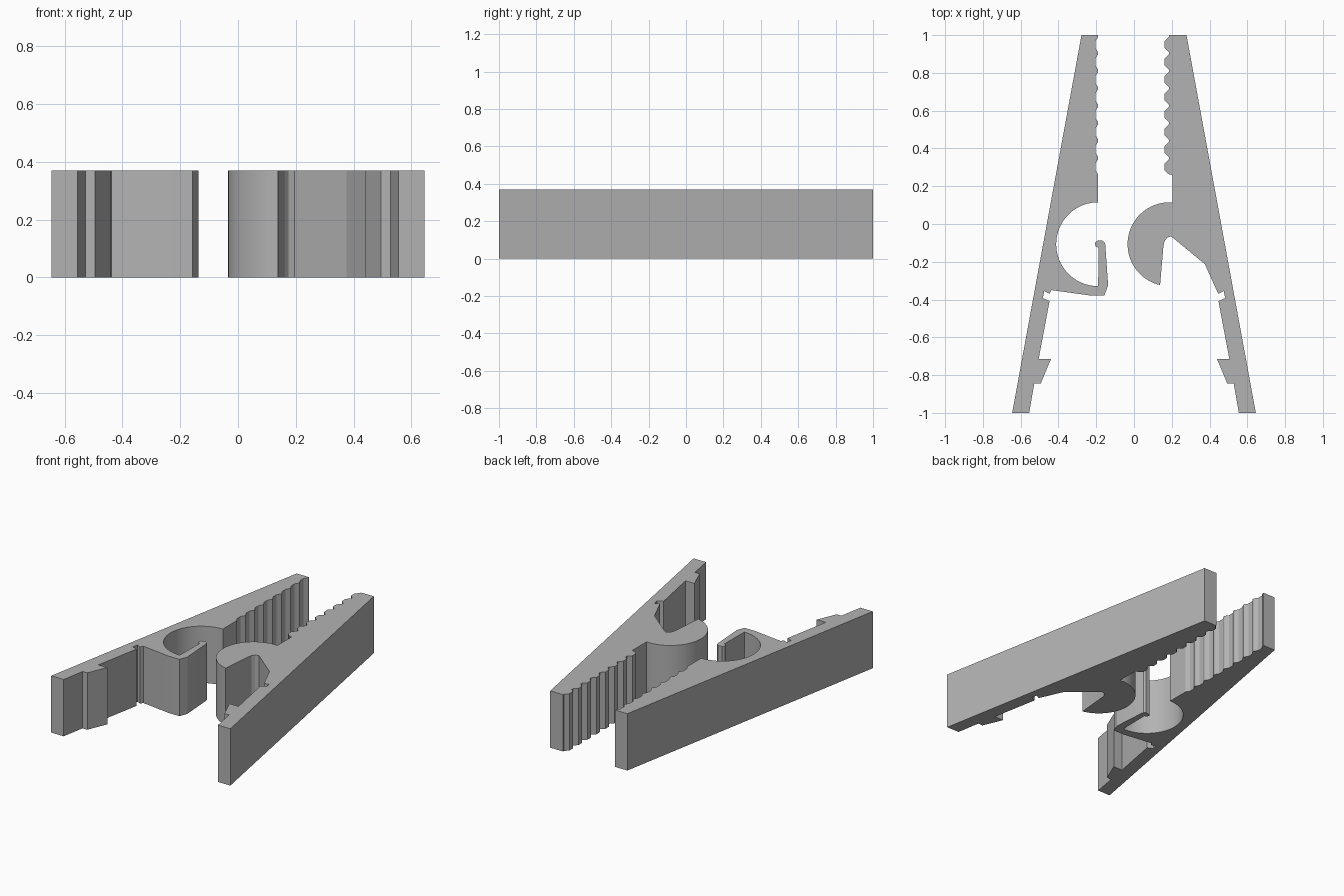
import bpy, bmesh
from math import cos, sin, radians

HEIGHT = 0.37
RADIUS = 0.222
PIVOT_Y = -0.107

cube = bpy.data.objects.get("Cube")
if cube:
    bpy.data.objects.remove(cube, do_unlink=True)

grey = bpy.data.materials.new("plain_grey")
grey.use_nodes = True
colour = (0.45, 0.45, 0.45, 1)
grey.diffuse_color = colour
grey.node_tree.nodes["Principled BSDF"].inputs["Base Color"].default_value = colour


def arc(cx, cy, r, start, end, steps=40):
    angles = [radians(start + (end - start) * i / steps) for i in range(steps + 1)]
    return [(cx + r * cos(a), cy + r * sin(a)) for a in angles]


def teeth(x_valley, x_flat, count=8, pitch=0.0925):
    """Row of gripping teeth, from the jaw tip downwards."""
    points = []
    for i in range(count):
        y = 0.99 - i * pitch
        points += [(x_valley, y), (x_flat, y - 0.022),
                   (x_flat, y - 0.058), (x_valley, y - 0.08)]
    return points


def handle(side):
    """Notched grip shared by both arms, ending at the jaw tip outside."""
    outline = [(0.437, -0.35), (0.447, -0.37), (0.475, -0.355), (0.483, -0.392),
               (0.447, -0.408), (0.505, -0.716), (0.44, -0.716), (0.494, -0.845),
               (0.528, -0.845), (0.555, -1), (0.645, -1), (0.278, 1)]
    return [(side * x, y) for x, y in outline]


def extrude_profile(name, points):
    bm = bmesh.new()
    face = bm.faces.new([bm.verts.new((x, y, 0)) for x, y in points])
    top = bmesh.ops.extrude_face_region(bm, geom=[face])["geom"]
    bmesh.ops.translate(bm, vec=(0, 0, HEIGHT),
                        verts=[g for g in top if isinstance(g, bmesh.types.BMVert)])
    bmesh.ops.recalc_face_normals(bm, faces=bm.faces)
    mesh = bpy.data.meshes.new(name)
    bm.to_mesh(mesh)
    bm.free()
    mesh.materials.append(grey)
    obj = bpy.data.objects.new(name, mesh)
    bpy.context.collection.objects.link(obj)
    bpy.ops.object.select_all(action="DESELECT")
    obj.select_set(True)
    bpy.context.view_layer.objects.active = obj
    bpy.ops.object.shade_smooth_by_angle(angle=radians(20))


# Arm with the round socket and its springy hook
hook = [(-0.187, -0.127), (-0.203, -0.118), (-0.208, -0.103), (-0.198, -0.089),
        (-0.17, -0.087), (-0.157, -0.095), (-0.152, -0.11), (-0.137, -0.325),
        (-0.157, -0.378), (-0.235, -0.378)]
extrude_profile("socket_arm",
                [(-0.19, 1)] + teeth(-0.19, -0.205)
                + arc(-0.19, PIVOT_Y, RADIUS, 90, 270) + hook + handle(-1))

# Arm with the round pivot that sits in the socket
web = [(0.156, -0.115), (0.162, -0.09), (0.175, -0.073), (0.196, -0.065),
       (0.375, -0.212)]
extrude_profile("pivot_arm",
                [(0.185, 1)] + teeth(0.185, 0.162)
                + [(0.185, 0.262), (0.205, 0.26), (0.205, 0.112)]
                + arc(0.188, PIVOT_Y, RADIUS, 92, 257) + web + handle(1))
